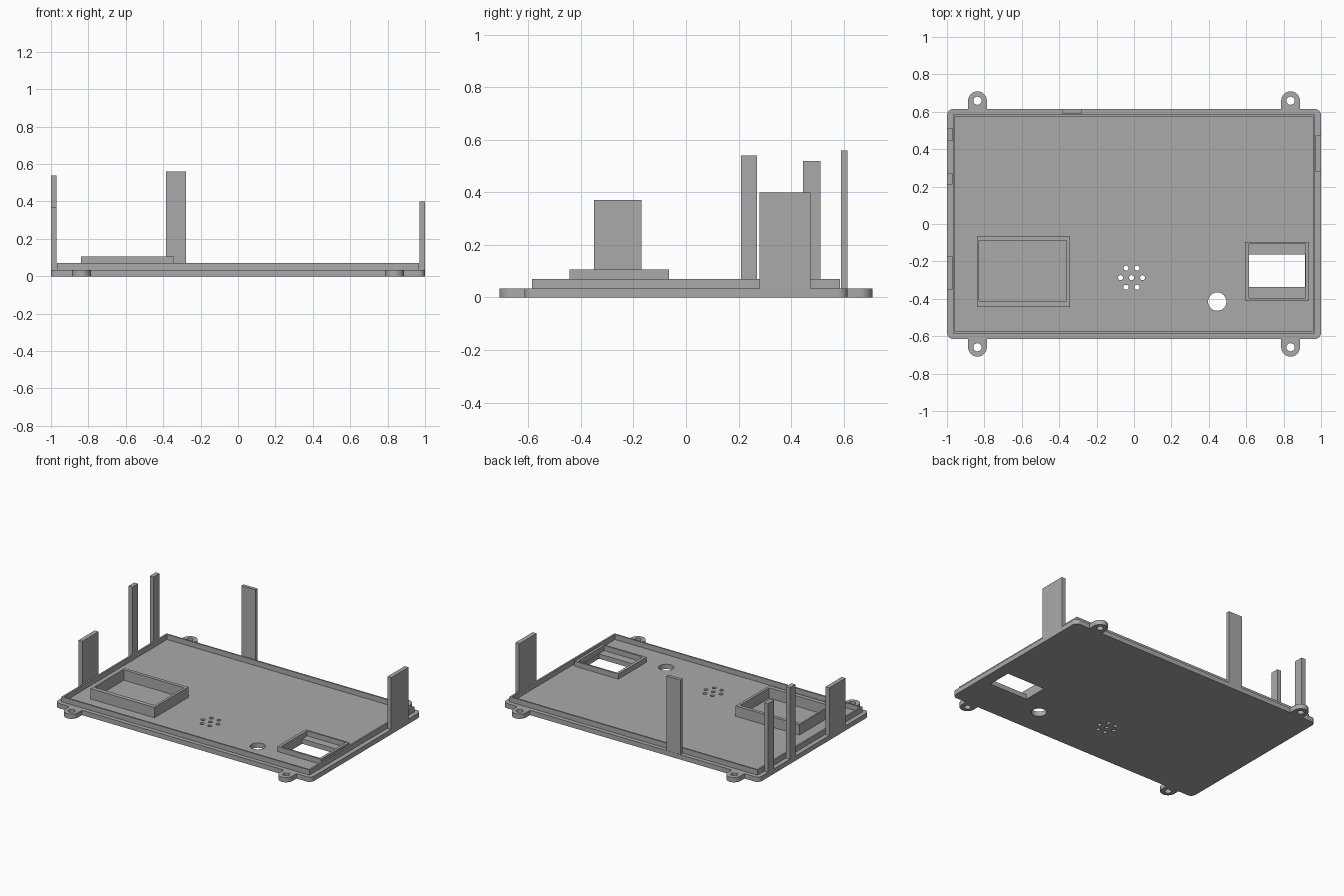
import bpy, bmesh
from math import cos, sin, pi, radians

cube = bpy.data.objects.get("Cube")
if cube:
    bpy.data.objects.remove(cube, do_unlink=True)

grey = bpy.data.materials.new("mid grey plastic")
grey.use_nodes = True
colour = (0.4, 0.4, 0.4, 1)
grey.diffuse_color = colour
grey.node_tree.nodes["Principled BSDF"].inputs["Base Color"].default_value = colour

FLOOR, RIM = 0.034, 0.07


def arc(cx, cy, r, start, end, steps):
    angles = [start + (end - start) * i / steps for i in range(steps + 1)]
    return [(cx + r * cos(a), cy + r * sin(a)) for a in angles]


def circle(cx, cy, r, steps=32):
    return arc(cx, cy, r, 0, 2 * pi, steps)[:-1]


def rect(x0, x1, y0, y1):
    return [(x0, y0), (x1, y0), (x1, y1), (x0, y1)]


def extrude(name, loops, z0, z1):
    """Solid from a flat outline; inner loops become holes."""
    curve = bpy.data.curves.new(name, "CURVE")
    curve.dimensions = "2D"
    curve.fill_mode = "BOTH"
    curve.extrude = (z1 - z0) / 2
    for loop in loops:
        spline = curve.splines.new("POLY")
        spline.points.add(len(loop) - 1)
        for point, (x, y) in zip(spline.points, loop):
            point.co = (x, y, 0, 1)
        spline.use_cyclic_u = True
    temp = bpy.data.objects.new(name + "_profile", curve)
    bpy.context.collection.objects.link(temp)
    mesh = bpy.data.meshes.new_from_object(
        temp.evaluated_get(bpy.context.evaluated_depsgraph_get()))
    bpy.data.objects.remove(temp, do_unlink=True)
    bpy.data.curves.remove(curve)

    bm = bmesh.new()
    bm.from_mesh(mesh)
    bmesh.ops.remove_doubles(bm, verts=bm.verts, dist=1e-5)
    bmesh.ops.translate(bm, verts=bm.verts, vec=(0, 0, (z0 + z1) / 2))
    bmesh.ops.recalc_face_normals(bm, faces=bm.faces)
    bm.to_mesh(mesh)
    bm.free()
    mesh.name = name
    mesh.materials.clear()
    mesh.materials.append(grey)
    obj = bpy.data.objects.new(name, mesh)
    bpy.context.collection.objects.link(obj)
    bpy.ops.object.select_all(action="DESELECT")
    obj.select_set(True)
    bpy.context.view_layer.objects.active = obj
    bpy.ops.object.shade_smooth_by_angle(angle=radians(30))
    return obj


# Base plate outline: one quarter with rounded corner and screw tab, mirrored
TAB_X, TAB_Y, TAB_R = 0.837, 0.659, 0.05
quarter = arc(0.965, 0.58, 0.035, 0, pi / 2, 8)
quarter += [(TAB_X + TAB_R, 0.615)]
quarter += arc(TAB_X, TAB_Y, TAB_R, 0, pi, 20)
quarter += [(TAB_X - TAB_R, 0.615)]
half = quarter + [(-x, y) for x, y in reversed(quarter)]
outline = half + [(x, -y) for x, y in reversed(half)]

# Openings: screw holes, speaker holes, round button hole, window
holes = [circle(sx * TAB_X, sy * TAB_Y, 0.022, 20) for sx in (-1, 1) for sy in (-1, 1)]
speaker = (-0.013, -0.287)
holes.append(circle(*speaker, 0.0135, 16))
for cx, cy in circle(*speaker, 0.059, 6):
    holes.append(circle(cx, cy, 0.0135, 16))
holes.append(circle(0.445, -0.415, 0.049))
holes.append(rect(0.615, 0.915, -0.337, -0.163))
extrude("base_plate", [outline] + holes, 0, FLOOR)

# Raised walls standing on the plate
extrude("rim_lip", [rect(-0.968, 0.968, -0.585, 0.585),
                    rect(-0.956, 0.956, -0.574, 0.574)], FLOOR, RIM)
extrude("display_frame", [rect(-0.84, -0.342, -0.443, -0.065),
                          rect(-0.829, -0.36, -0.413, -0.089)], FLOOR, 0.107)
extrude("window_frame", [rect(0.594, 0.936, -0.409, -0.095),
                         rect(0.615, 0.917, -0.396, -0.107)], FLOOR, RIM)

# Upright tongues along the plate edges
tongues = {
    "right_front_tongue": (-1, -0.97, -0.35, -0.17, 0.37),
    "right_middle_tongue": (-1, -0.97, 0.21, 0.27, 0.54),
    "right_back_tongue": (-1, -0.97, 0.445, 0.512, 0.52),
    "left_tongue": (0.97, 1, 0.28, 0.474, 0.40),
    "back_tongue": (-0.386, -0.278, 0.59, 0.614, 0.56),
}
for name, (x0, x1, y0, y1, top) in tongues.items():
    extrude(name, [rect(x0, x1, y0, y1)], FLOOR, top)
